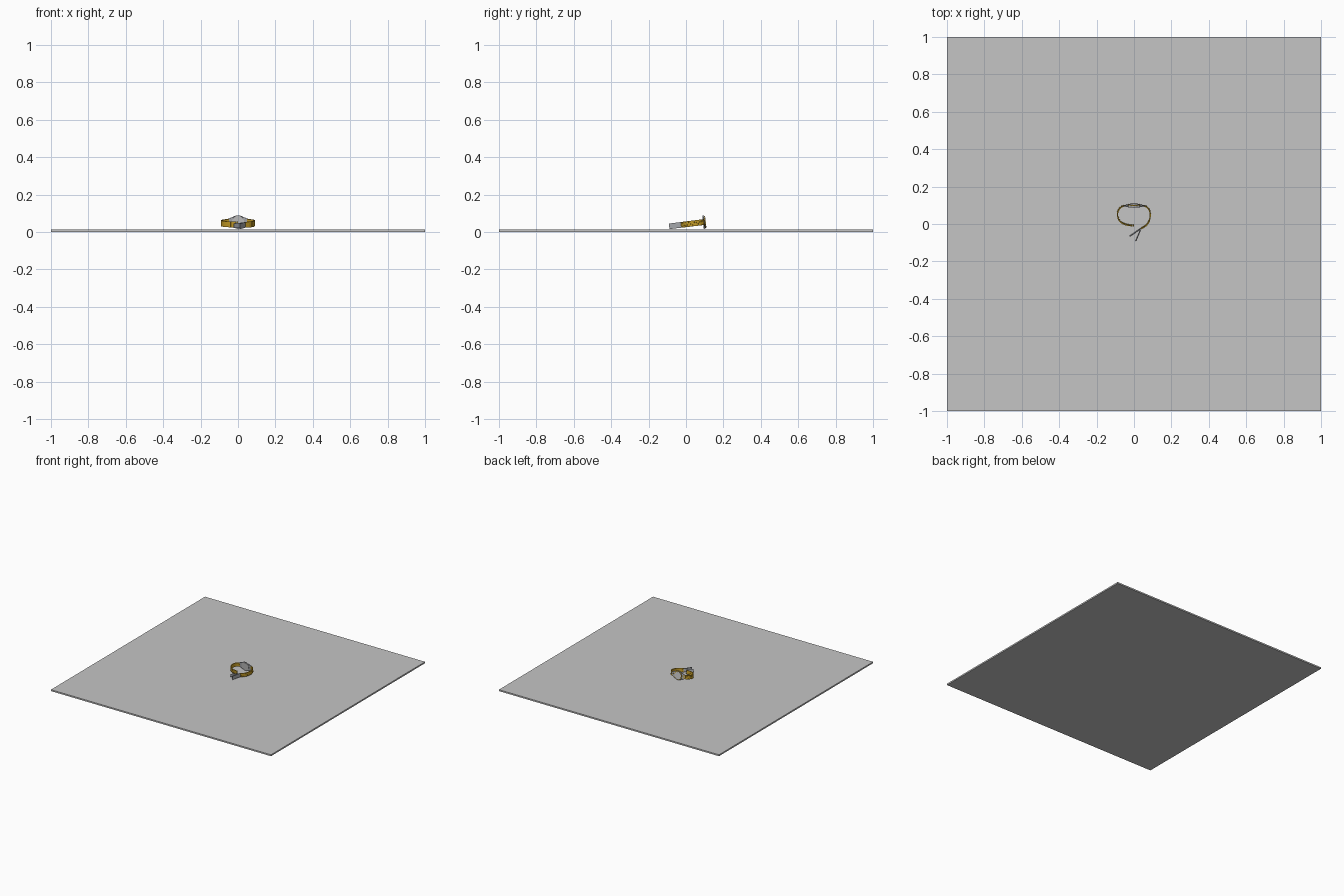
import bpy, bmesh, math
from mathutils import Matrix, Vector

if "Cube" in bpy.data.objects:
    bpy.data.objects.remove(bpy.data.objects["Cube"])


def material(name, rgb):
    m = bpy.data.materials.new(name)
    m.diffuse_color = (*rgb, 1)
    m.use_nodes = True
    m.node_tree.nodes["Principled BSDF"].inputs["Base Color"].default_value = m.diffuse_color
    return m


GREY = material("light grey", (0.56, 0.56, 0.56))
STEEL = material("steel", (0.40, 0.41, 0.43))
GOLD = material("gold", (0.55, 0.33, 0.02))

# The watch leans slightly, with its case end raised
TILT = Matrix.Translation((0, 0, 0.041)) @ Matrix.Rotation(math.radians(7), 4, 'X')


def finish(name, bm, mat, matrix=TILT, smooth=False):
    bm.transform(matrix)
    bmesh.ops.recalc_face_normals(bm, faces=bm.faces[:])
    me = bpy.data.meshes.new(name)
    bm.to_mesh(me)
    bm.free()
    me.materials.append(mat)
    ob = bpy.data.objects.new(name, me)
    bpy.context.collection.objects.link(ob)
    if smooth:
        bpy.ops.object.select_all(action='DESELECT')
        ob.select_set(True)
        bpy.context.view_layer.objects.active = ob
        bpy.ops.object.shade_smooth_by_angle(angle=math.radians(35))
    return ob


def add_box(bm, a, b, thick, height):
    """Upright slab running from plan point a to plan point b."""
    a, b = Vector((*a, 0)), Vector((*b, 0))
    d = b - a
    m = (Matrix.Translation((a + b) / 2)
         @ Matrix.Rotation(math.atan2(d.y, d.x), 4, 'Z')
         @ Matrix.Diagonal((d.length, thick, height, 1)))
    bmesh.ops.create_cube(bm, size=1, matrix=m)


def disc(name, radius, depth, y, mat):
    bm = bmesh.new()
    m = Matrix.Translation((0, y, 0)) @ Matrix.Rotation(math.pi / 2, 4, 'X')
    bmesh.ops.create_cone(bm, cap_ends=True, segments=40, radius1=radius,
                          radius2=radius, depth=depth, matrix=m)
    return finish(name, bm, mat, smooth=True)


def resample(pts, step):
    """Smooth the control points, then walk them at an even spacing."""
    p = [Vector(q) for q in pts]
    p = [2 * p[0] - p[1]] + p + [2 * p[-1] - p[-2]]
    fine = []
    for i in range(1, len(p) - 2):
        a, b, c, d = p[i - 1:i + 3]
        for k in range(20):
            t = k / 20
            fine.append(0.5 * (2 * b + (c - a) * t + (2 * a - 5 * b + 4 * c - d) * t * t
                               + (3 * b - a - 3 * c + d) * t ** 3))
    fine.append(p[-2])
    out, run = [fine[0]], 0
    for q, r in zip(fine, fine[1:]):
        run += (r - q).length
        if run >= step:
            out.append(r)
            run = 0
    return out


# Ground slab
bm = bmesh.new()
bmesh.ops.create_cube(bm, size=1, matrix=Matrix.Translation((0, 0, 0.006))
                      @ Matrix.Diagonal((2, 2, 0.012, 1)))
finish("base_slab", bm, GREY, Matrix())

# Bracelet halves made of links
STRAPS = {
    "left_strap": [(-0.045, 0.099), (-0.068, 0.092), (-0.084, 0.072), (-0.088, 0.045),
                   (-0.076, 0.016), (-0.05, -0.001), (-0.02, -0.007), (0.003, -0.008)],
    "right_strap": [(0.045, 0.099), (0.068, 0.092), (0.083, 0.072), (0.087, 0.045),
                    (0.08, 0.014), (0.063, -0.009), (0.038, -0.024)],
}
for name, pts in STRAPS.items():
    bm = bmesh.new()
    path = resample(pts, 0.009)
    for a, b in zip(path, path[1:]):
        add_box(bm, a, a.lerp(b, 0.96), 0.006, 0.031)
    finish(name, bm, GOLD)

# Round case, bezel and dial facing outwards
disc("watch_case", 0.036, 0.008, 0.098, STEEL)
disc("bezel", 0.033, 0.004, 0.103, GOLD)
disc("dial", 0.029, 0.002, 0.1055, GREY)
disc("case_back", 0.033, 0.003, 0.093, GREY)

# Flared lugs joining the case to the bracelet
bm = bmesh.new()
for s in (-1, 1):
    outline = [(0.02, -0.031), (0.056, -0.016), (0.056, 0.016), (0.02, 0.031)]
    f = bm.faces.new([bm.verts.new((s * x, 0.095, z)) for x, z in outline])
    ext = bmesh.ops.extrude_face_region(bm, geom=[f])["geom"]
    bmesh.ops.translate(bm, vec=(0, 0.006, 0),
                        verts=[v for v in ext if isinstance(v, bmesh.types.BMVert)])
finish("lugs", bm, STEEL)

# Crown on the side of the case
bm = bmesh.new()
bmesh.ops.create_cone(bm, cap_ends=True, segments=12, radius1=0.004, radius2=0.004,
                      depth=0.006, matrix=Matrix.Translation((0.059, 0.098, 0))
                      @ Matrix.Rotation(math.pi / 2, 4, 'Y'))
finish("crown", bm, STEEL)

# Open folding clasp: two blades meeting at the strap end
for name, end, h in (("inner_clasp_blade", (-0.022, -0.066), 0.026),
                     ("outer_clasp_blade", (0.011, -0.09), 0.030)):
    bm = bmesh.new()
    add_box(bm, (0.038, -0.024), end, 0.004, h)
    finish(name, bm, STEEL)
